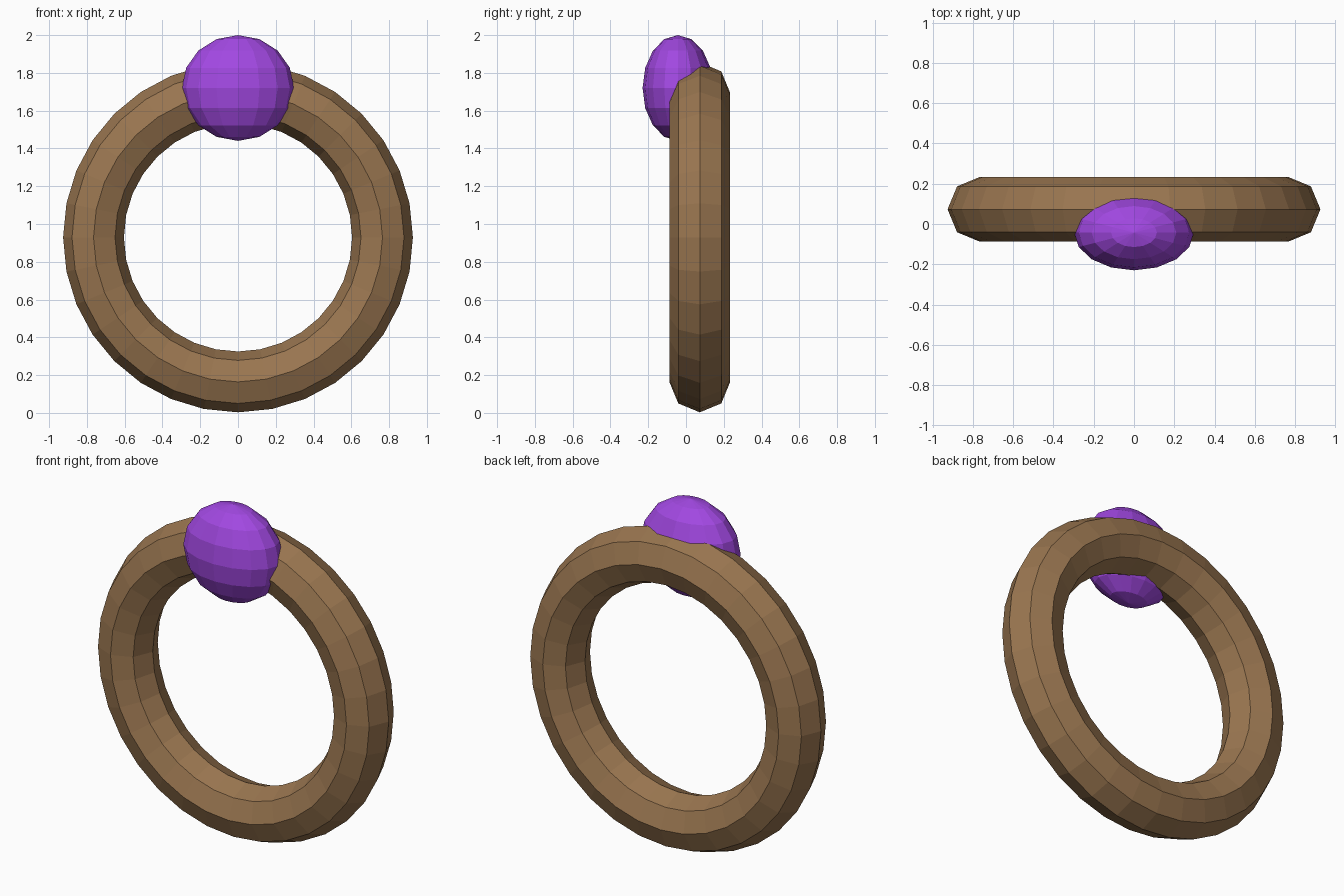
import bpy
from math import radians

default = bpy.data.objects.get("Cube")
if default:
    bpy.data.objects.remove(default, do_unlink=True)


def make_material(name, rgb):
    mat = bpy.data.materials.new(name)
    mat.use_nodes = True
    colour = (*rgb, 1.0)
    mat.diffuse_color = colour
    mat.node_tree.nodes["Principled BSDF"].inputs["Base Color"].default_value = colour
    return mat


def finish(name, mat):
    obj = bpy.context.object
    obj.name = name
    obj.data.name = name
    obj.data.materials.append(mat)
    bpy.ops.object.shade_flat()
    return obj


brown = make_material("warm brown", (0.32, 0.18, 0.08))
purple = make_material("bright purple", (0.36, 0.065, 0.76))

# Upright ring band with an octagonal section
bpy.ops.mesh.primitive_torus_add(
    major_segments=32, minor_segments=8,
    major_radius=0.765, minor_radius=0.161,
    location=(0, 0.073, 0.929), rotation=(radians(90), 0, 0))
finish("ring_band", brown)

# Faceted oval gem set into the front of the band's top
bpy.ops.mesh.primitive_uv_sphere_add(
    segments=16, ring_count=8, radius=1, location=(0, -0.043, 1.72))
gem = finish("gem", purple)
gem.scale = (0.297, 0.187, 0.28)
